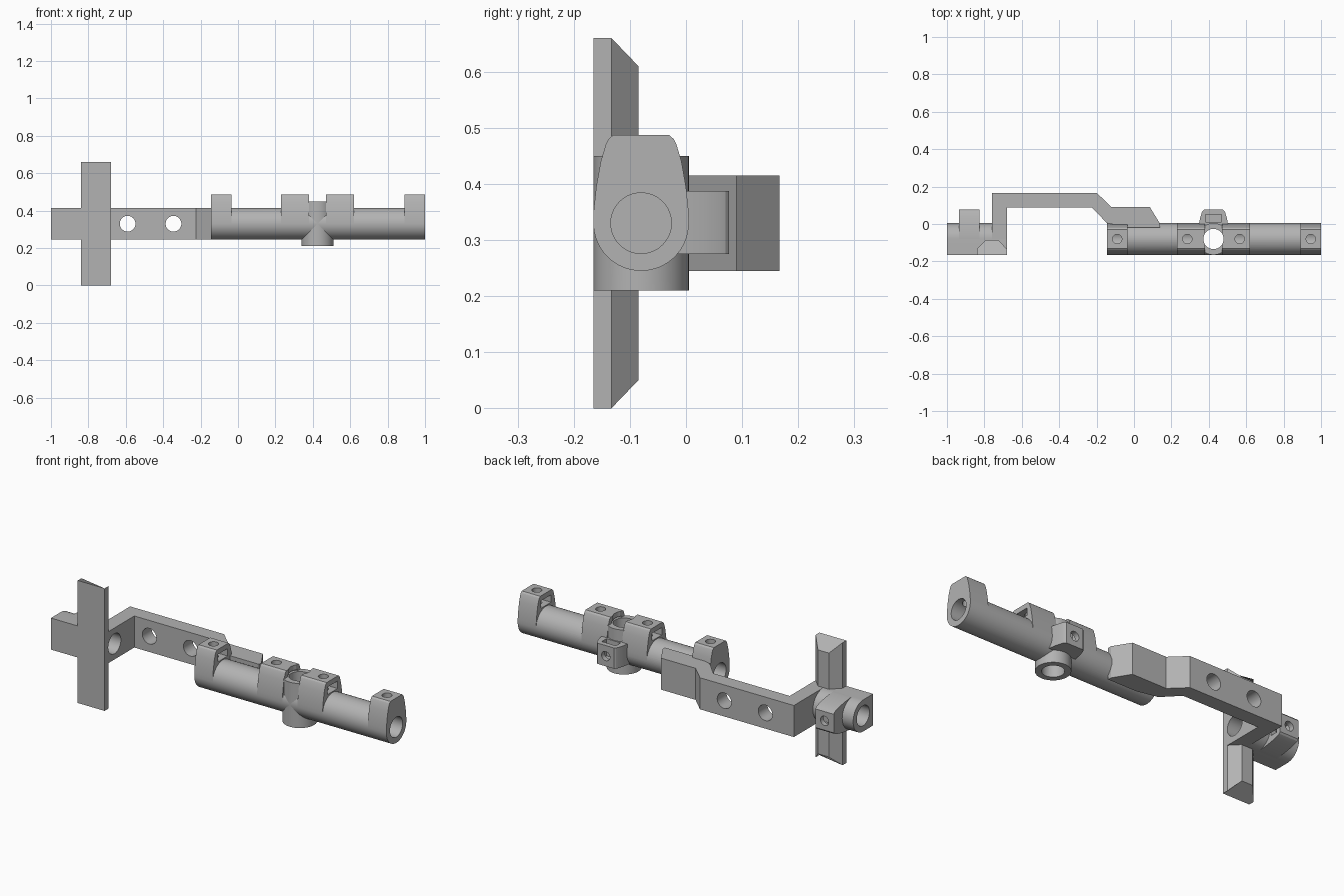
import bpy, bmesh, math
from mathutils import Vector

cube = bpy.data.objects.get("Cube")
if cube:
    bpy.data.objects.remove(cube, do_unlink=True)

grey = bpy.data.materials.new("plain grey")
grey.use_nodes = True
grey.diffuse_color = (0.45, 0.45, 0.45, 1)
grey.node_tree.nodes["Principled BSDF"].inputs["Base Color"].default_value = grey.diffuse_color

X, Y, Z = Vector((1, 0, 0)), Vector((0, 1, 0)), Vector((0, 0, 1))
AXIS_Y, AXIS_Z = -0.08, 0.33       # main bore axis
RING_X = 0.425                     # cross tube position
R, BORE, SCREW = 0.085, 0.054, 0.025


def arc(r, start=0, end=360, n=64):
    count = n if end - start == 360 else n + 1
    angles = [math.radians(start + (end - start) * i / n) for i in range(count)]
    return [(r * math.cos(a), r * math.sin(a)) for a in angles]


def prism(name, profile, u, v, start, end, origin=(0, 0, 0)):
    """Extrude a profile in the u, v plane along their cross product."""
    w, o = u.cross(v), Vector(origin)
    bm = bmesh.new()
    lo, hi = [[bm.verts.new(o + u * a + v * b + w * t) for a, b in profile]
              for t in (start, end)]
    bm.faces.new(lo)
    bm.faces.new(hi)
    for i in range(len(lo)):
        bm.faces.new((lo[i - 1], lo[i], hi[i], hi[i - 1]))
    bmesh.ops.recalc_face_normals(bm, faces=bm.faces)
    mesh = bpy.data.meshes.new(name)
    bm.to_mesh(mesh)
    bm.free()
    mesh.materials.append(grey)
    ob = bpy.data.objects.new(name, mesh)
    bpy.context.collection.objects.link(ob)
    return ob


cutters = []


def cutter(*args):
    ob = prism("cutter", *args)
    ob.hide_render = True
    cutters.append(ob)
    return ob


def rect(u0, u1, v0, v1):
    return [(u0, v0), (u1, v0), (u1, v1), (u0, v1)]


def finish(ob, cuts=()):
    """Cut the openings, then smooth the round faces."""
    for c in cuts:
        mod = ob.modifiers.new("cut", 'BOOLEAN')
        mod.operation, mod.solver, mod.object = 'DIFFERENCE', 'EXACT', c
    bpy.context.view_layer.update()
    mesh = bpy.data.meshes.new_from_object(
        ob.evaluated_get(bpy.context.evaluated_depsgraph_get()))
    ob.modifiers.clear()
    ob.data = mesh
    bpy.ops.object.select_all(action='DESELECT')
    ob.select_set(True)
    bpy.context.view_layer.objects.active = ob
    bpy.ops.object.shade_smooth_by_angle(angle=math.radians(20))


# Clamp outline: round below, tapering to a flat screw boss
side = [(0.0848, 0.02), (0.080, 0.065), (0.072, 0.11), (0.063, 0.14), (0.058, 0.15), (0.05, 0.157)]
clamp = arc(R, 180, 360, 32) + side + [(-a, b) for a, b in reversed(side)]
nut = rect(-0.042, 0.042, 0.09, 0.13)
main = (0, AXIS_Y, AXIS_Z)
ring = (RING_X, AXIS_Y, 0)

# Shared bores
main_bore = cutter(arc(BORE), Y, Z, -0.3, 1.1, main)
ring_bore = cutter(arc(BORE), X, Y, 0.1, 0.6, ring)
ring_screw = cutter(arc(SCREW), Z, X, -0.08, 0.2, (RING_X, 0, AXIS_Z))

# Main tube clamps: start, end, nut slot start, nut slot end
tube_screws = []
for i, (a, b, s, e) in enumerate([(-0.145, -0.035, -0.125, 0.0), (0.23, 0.38, 0.2, 0.4),
                                  (0.47, 0.62, 0.45, 0.65), (0.89, 1.0, 0.86, 0.98)]):
    screw_x = (a + b) / 2 + (0, -0.02, 0.02, 0)[i]
    screw = cutter(arc(SCREW, 0, 360, 32), X, Y, AXIS_Z, 0.6, (screw_x, AXIS_Y, 0))
    tube_screws.append(screw)
    slot = cutter(nut, Y, Z, s, e, main)
    part = prism(f"tube_clamp_{i + 1}", clamp, Y, Z, a, b, main)
    finish(part, [main_bore, ring_bore, screw, slot])

# Main tube and cross tube
tube = prism("main_tube", arc(R), Y, Z, -0.145, 1.0, main)
finish(tube, [main_bore, ring_bore, ring_screw] + tube_screws)
cross = prism("cross_tube", arc(R), X, Y, 0.21, 0.45, ring)
finish(cross, [ring_bore, main_bore, ring_screw])

# Rear clamp on the cross tube
slot = cutter(nut, X, Y, 0.295, 0.42, ring)
part = prism("cross_tube_clamp", clamp, X, Y, 0.275, 0.387, ring)
finish(part, [ring_bore, main_bore, ring_screw, slot])

# Cranked arm with its stem and two round holes
path = [(-0.68, -0.165), (-0.68, 0.088), (-0.225, 0.088), (-0.145, 0.005), (-0.03, -0.02),
        (0.14, -0.02), (0.14, 0.0), (0.085, 0.09), (-0.12, 0.09), (-0.2, 0.167),
        (-0.76, 0.167), (-0.76, -0.165)]
holes = [cutter(arc(0.042), Z, X, 0, 0.3, (x, 0, AXIS_Z)) for x in (-0.59, -0.345)]
outer_bore = cutter(arc(BORE), Y, Z, -1.1, -0.82, main)
stem_bore = cutter(arc(BORE), Y, Z, -0.76, -0.6, main)
arm = prism("cranked_arm", path, X, Y, 0.245, 0.415)
finish(arm, holes + [stem_bore])

# End socket, flat at the front and round behind
socket = [(-R, -R)] + arc(R, -90, 90, 32) + [(-R, R)]
end_screw = cutter(arc(SCREW, 0, 360, 32), Z, X, AXIS_Y, 0.2, (-0.88, 0, AXIS_Z))
end_cuts = [outer_bore, stem_bore, end_screw]
finish(prism("end_socket", socket, Y, Z, -1.0, -0.68, main), end_cuts)
slot = cutter(nut, -Z, Y, -0.915, -0.80, main)
part = prism("end_socket_clamp", clamp, -Z, Y, -0.935, -0.825, main)
finish(part, [outer_bore, end_screw, slot])

# Upright dovetail bar with sloping ends
dovetail = [(-0.84, -0.165), (-0.68, -0.165), (-0.68, -0.133), (-0.727, -0.085),
            (-0.793, -0.085), (-0.84, -0.133)]
bar = prism("dovetail_bar", dovetail, X, Y, 0, 0.66)
for vert in bar.data.vertices:
    if vert.co.y > -0.1:
        vert.co.z += 0.05 if vert.co.z < AXIS_Z else -0.05
finish(bar, [outer_bore, stem_bore])

for c in cutters:
    bpy.data.objects.remove(c, do_unlink=True)
